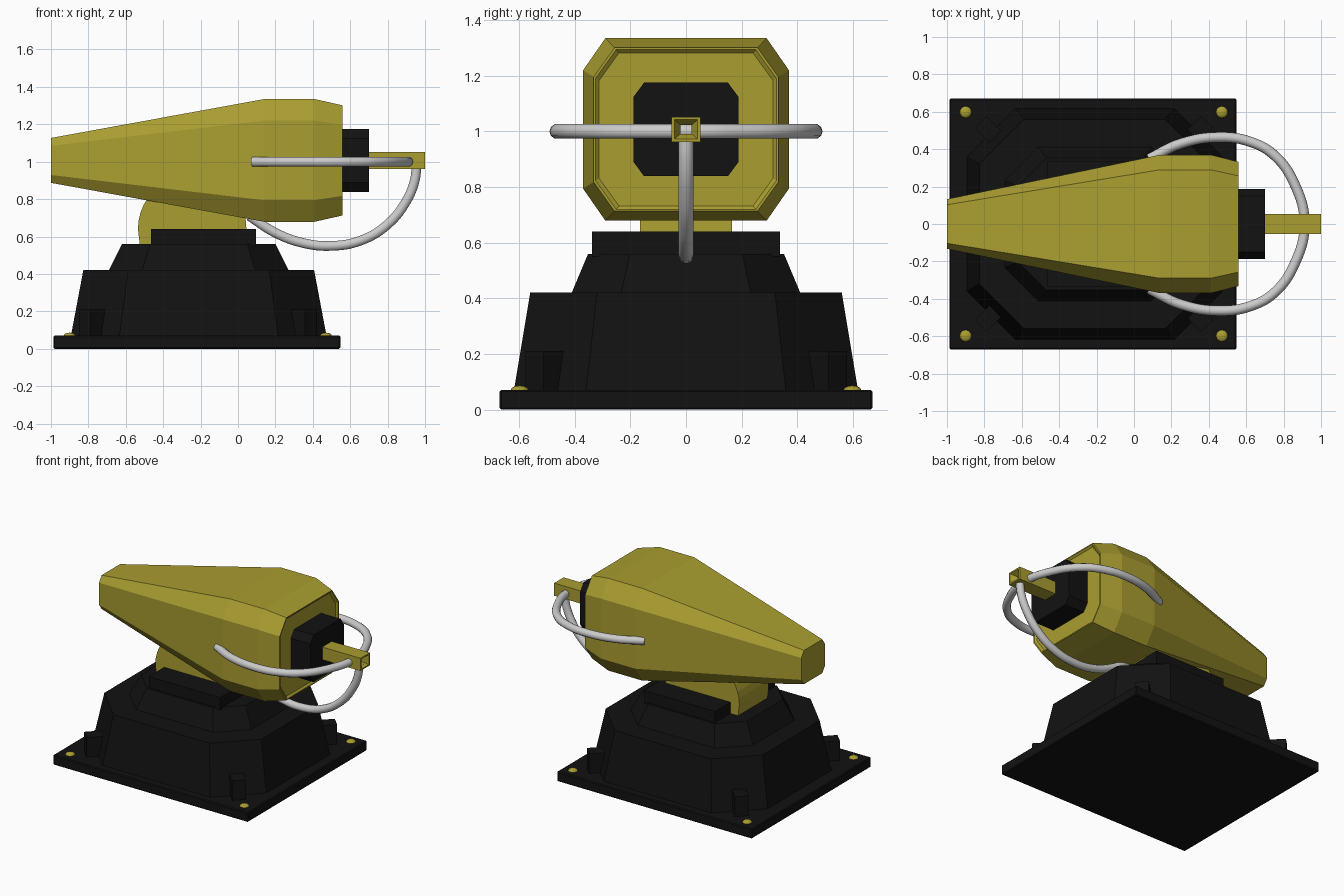
import bpy, bmesh, math
from mathutils import Vector

if "Cube" in bpy.data.objects:
    bpy.data.objects.remove(bpy.data.objects["Cube"])


def material(name, rgb):
    m = bpy.data.materials.new(name)
    m.diffuse_color = (*rgb, 1)
    m.use_nodes = True
    m.node_tree.nodes["Principled BSDF"].inputs["Base Color"].default_value = m.diffuse_color
    return m


YELLOW = material("yellow_paint", (0.40, 0.34, 0.03))
BLACK = material("black_paint", (0.006, 0.006, 0.006))
CX = -0.215    # centre of the base in x
AXIS_Z = 1.007  # height of the body axis


def finish(name, bm, mat):
    bmesh.ops.recalc_face_normals(bm, faces=bm.faces)
    me = bpy.data.meshes.new(name)
    bm.to_mesh(me)
    bm.free()
    ob = bpy.data.objects.new(name, me)
    bpy.context.collection.objects.link(ob)
    me.materials.append(mat)
    return ob


def loft(name, mat, axis, centre, stations):
    """Skin chamfered rectangles: (position, half_u, half_v, cut_u, cut_v)."""
    bm = bmesh.new()
    prev = first = None
    for t, a, b, ca, cb in stations:
        pts = [(a, cb - b), (a, b - cb), (a - ca, b), (ca - a, b),
               (-a, b - cb), (-a, cb - b), (ca - a, -b), (a - ca, -b)]
        if axis == 'x':
            ring = [bm.verts.new((t, centre[0] + u, centre[1] + v)) for u, v in pts]
        else:
            ring = [bm.verts.new((centre[0] + u, centre[1] + v, t)) for u, v in pts]
        if prev:
            for i in range(8):
                j = (i + 1) % 8
                bm.faces.new((prev[i], prev[j], ring[j], ring[i]))
        first = first or ring
        prev = ring
    bm.faces.new(first[::-1])
    bm.faces.new(prev)
    return finish(name, bm, mat)


def box(name, mat, lo, hi, bevel=0.0):
    lo, hi = Vector(lo), Vector(hi)
    bm = bmesh.new()
    bmesh.ops.create_cube(bm, size=1)
    for v in bm.verts:
        v.co = (lo + hi) / 2 + v.co * (hi - lo)
    if bevel:
        bmesh.ops.bevel(bm, geom=bm.edges[:], offset=bevel, segments=1, affect='EDGES')
    return finish(name, bm, mat)


def tube(name, points, radius=0.027):
    cu = bpy.data.curves.new(name, 'CURVE')
    cu.dimensions = '3D'
    cu.bevel_depth = radius
    cu.bevel_resolution = 3
    cu.resolution_u = 6
    cu.use_fill_caps = True
    sp = cu.splines.new('BEZIER')
    sp.bezier_points.add(len(points) - 1)
    for bp, p in zip(sp.bezier_points, points):
        bp.co = p
        bp.handle_left_type = bp.handle_right_type = 'AUTO'
    ob = bpy.data.objects.new(name, cu)
    bpy.context.collection.objects.link(ob)


# Stepped pedestal
box("base_plate", BLACK, (-0.987, -0.67, 0), (0.547, 0.67, 0.07), 0.006)
loft("lower_pedestal", BLACK, 'z', (CX + 0.005, 0),
     [(0.06, 0.685, 0.62, 0.26, 0.26), (0.42, 0.617, 0.56, 0.24, 0.24)])
loft("upper_pedestal", BLACK, 'z', (CX + 0.005, 0),
     [(0.41, 0.485, 0.415, 0.18, 0.18), (0.56, 0.41, 0.352, 0.15, 0.15)])
box("turntable", BLACK, (-0.465, -0.338, 0.55), (0.095, 0.338, 0.64))

# Corner ribs and bolts
for sx in (-1, 1):
    for sy in (-1, 1):
        rib = box("corner_rib", BLACK, (-0.07, -0.045, 0), (0.045, 0.045, 0.15))
        rib.location = (CX + sx * 0.555, sy * 0.495, 0.06)
        rib.rotation_euler.z = math.atan2(sy, sx) + math.pi
        bm = bmesh.new()
        bmesh.ops.create_uvsphere(bm, u_segments=12, v_segments=8, radius=0.032)
        for v in bm.verts:
            v.co.z *= 0.5
        bolt = finish("bolt", bm, YELLOW)
        bolt.data.shade_smooth()
        bolt.location = (CX + sx * 0.685, sy * 0.598, 0.07)

# Rounded neck: half disc with straight foot
bm = bmesh.new()
profile = [(-0.245 + 0.29 * math.cos(math.pi * i / 20), 0.64 + 0.29 * math.sin(math.pi * i / 20))
           for i in range(21)]
profile += [(-0.525, 0.555), (0.035, 0.555)]
face = bm.faces.new([bm.verts.new((x, -0.165, z)) for x, z in profile])
ext = bmesh.ops.extrude_face_region(bm, geom=[face])
for v in ext["geom"]:
    if isinstance(v, bmesh.types.BMVert):
        v.co.y = 0.165
finish("neck", bm, YELLOW)

# Tapered body with a recessed front panel
loft("body", YELLOW, 'x', (0, AXIS_Z),
     [(-1.0, 0.133, 0.12, 0.03, 0.042),
      (0.14, 0.37, 0.328, 0.08, 0.115),
      (0.41, 0.37, 0.328, 0.08, 0.115),
      (0.56, 0.332, 0.294, 0.075, 0.105),
      (0.56, 0.325, 0.287, 0.074, 0.103),
      (0.548, 0.313, 0.275, 0.072, 0.10)])
loft("muzzle_block", BLACK, 'x', (0, AXIS_Z),
     [(0.53, 0.188, 0.168, 0.037, 0.05), (0.70, 0.188, 0.168, 0.037, 0.05)])

# Square barrel with a tapered bore
bm = bmesh.new()
rings = []
for x, r, h in [(0.68, 0.053, 0.045), (1.0, 0.053, 0.045), (1.0, 0.042, 0.035),
                (0.96, 0.02, 0.016), (0.90, 0.02, 0.016)]:
    rings.append([bm.verts.new((x, r * a, AXIS_Z + h * b))
                  for a, b in ((-1, -1), (1, -1), (1, 1), (-1, 1))])
for p, q in zip(rings, rings[1:]):
    for i in range(4):
        bm.faces.new((p[i], p[i - 1], q[i - 1], q[i]))
bm.faces.new(rings[0])
bm.faces.new(rings[-1])
finish("barrel", bm, YELLOW)

# Hoses: one loop around both sides, one below
half = [(0.08, 0.348), (0.25, 0.43), (0.46, 0.464), (0.62, 0.44), (0.75, 0.368), (0.86, 0.21)]
loop = half + [(0.912, 0)] + [(x, -y) for x, y in reversed(half)]
tube("side_hoses", [(x, y, 1.0) for x, y in loop])
under = [(0.06, 0.71), (0.20, 0.62), (0.35, 0.565), (0.5, 0.55), (0.66, 0.58),
         (0.80, 0.665), (0.90, 0.79), (0.945, 0.90), (0.955, 0.985)]
tube("lower_hose", [(x, 0, z) for x, z in under])
